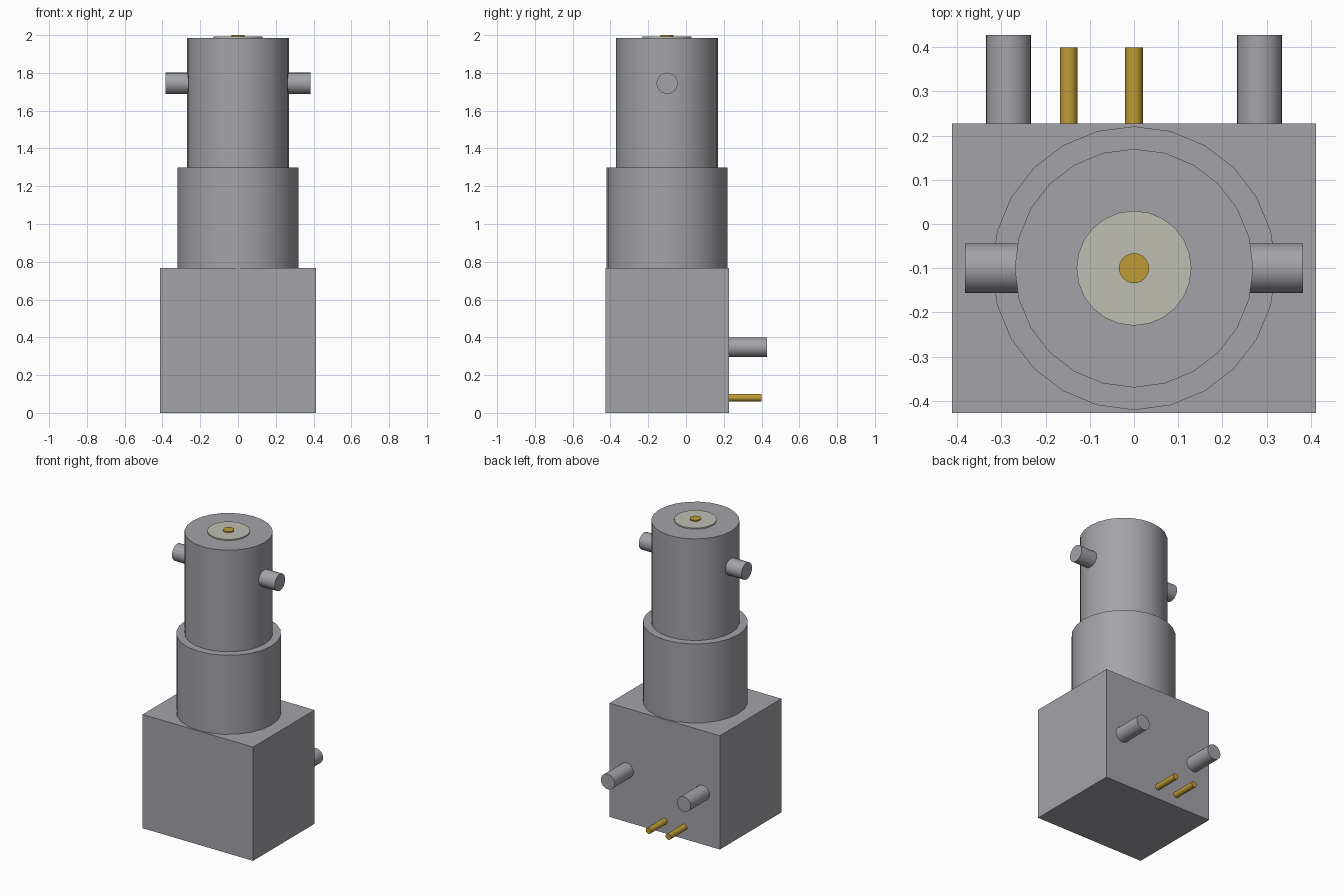
import bpy
import math
from mathutils import Vector

if "Cube" in bpy.data.objects:
    bpy.data.objects.remove(bpy.data.objects["Cube"], do_unlink=True)


def material(name, rgb):
    m = bpy.data.materials.new(name)
    m.use_nodes = True
    m.diffuse_color = (*rgb, 1)
    m.node_tree.nodes["Principled BSDF"].inputs["Base Color"].default_value = (*rgb, 1)
    return m


metal = material("grey metal", (0.37, 0.365, 0.395))
gold = material("gold", (0.52, 0.33, 0.035))
ivory = material("ivory insulator", (0.52, 0.52, 0.45))


def rod(name, start, end, radius, mat, sides=24):
    """Smooth-sided cylinder running from start to end."""
    a, b = Vector(start), Vector(end)
    bpy.ops.mesh.primitive_cylinder_add(
        vertices=sides, radius=radius, depth=(b - a).length, location=(a + b) / 2,
        rotation=(b - a).to_track_quat('Z', 'Y').to_euler())
    ob = bpy.context.object
    ob.name = name
    ob.data.materials.append(mat)
    bpy.ops.object.shade_smooth_by_angle(angle=math.radians(35))
    return ob


# Square body block
bpy.ops.mesh.primitive_cube_add(size=1, location=(0, -0.1, 0.3835))
body = bpy.context.object
body.name = "body_block"
body.scale = (0.824, 0.655, 0.767)
body.data.materials.append(metal)

# Stepped barrel with insulator and centre contact, all on one axis
AXIS_Y = -0.1
for name, z0, z1, r, mat in (
        ("barrel_base", 0.767, 1.30, 0.321, metal),
        ("barrel_top", 1.30, 1.985, 0.27, metal),
        ("insulator_disc", 1.985, 1.993, 0.13, ivory),
        ("centre_contact", 1.993, 2.0, 0.034, gold)):
    rod(name, (0, AXIS_Y, z0), (0, AXIS_Y, z1), r, mat)

# Locking lugs on both sides of the barrel
for side, s in (("left", 1), ("right", -1)):
    rod(side + "_lug", (s * 0.262, AXIS_Y, 1.745), (s * 0.383, AXIS_Y, 1.745), 0.056, metal)

# Mounting posts and solder pins on the back
BACK = 0.2275
for side, x in (("left", 0.284), ("right", -0.284)):
    rod(side + "_mounting_post", (x, BACK, 0.348), (x, 0.428, 0.348), 0.051, metal)
for name, x in (("signal_pin", 0.0), ("ground_pin", -0.148)):
    rod(name, (x, BACK, 0.081), (x, 0.40, 0.081), 0.02, gold)
